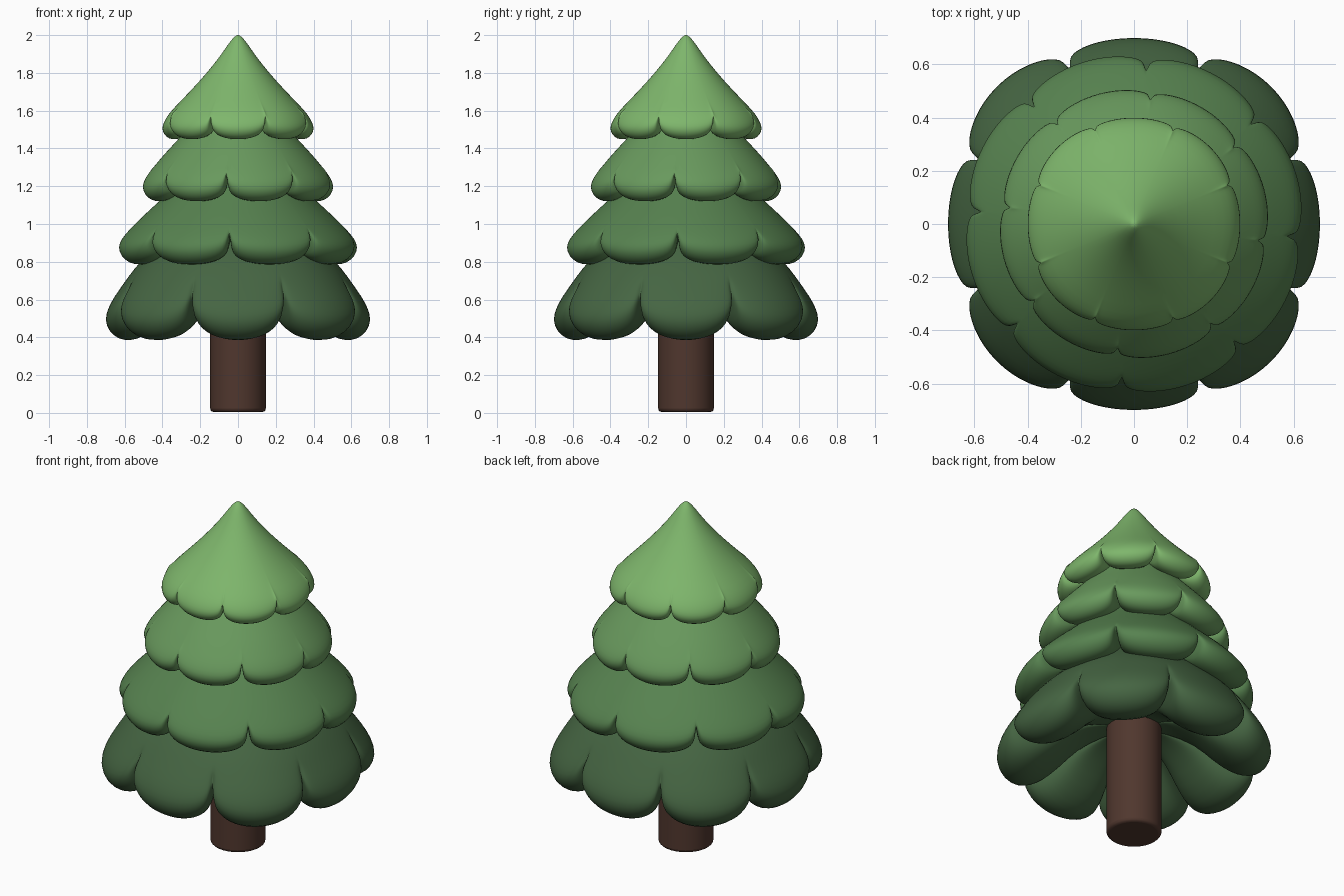
import bpy, bmesh
from math import sin, cos, pi, radians

if "Cube" in bpy.data.objects:
    bpy.data.objects.remove(bpy.data.objects["Cube"])

LOBES, COLS = 8, 12


def paint(ob, name, rgb):
    m = bpy.data.materials.new(name)
    m.diffuse_color = (*rgb, 1)
    m.use_nodes = True
    m.node_tree.nodes["Principled BSDF"].inputs["Base Color"].default_value = m.diffuse_color
    ob.data.materials.append(m)


def finish(bm, name, rgb):
    me = bpy.data.meshes.new(name)
    bm.to_mesh(me)
    bm.free()
    for p in me.polygons:
        p.use_smooth = True
    ob = bpy.data.objects.new(name, me)
    bpy.context.collection.objects.link(ob)
    paint(ob, name + "_colour", rgb)
    return ob


def tier(name, upper, R, rn, zb, zn, t, turn, k, diag, slope, rgb):
    """Lobed skirt: upper slope, then a rim blended between notch and lobe profiles."""
    h = zn - zb
    lobe = [(R - slope * t, zb + 2.0 * t), (R - slope * .3 * t, zb + 1.45 * t), (R, zb + .95 * t),
            (R - .18 * t, zb + .45 * t), (R - .6 * t, zb + .08 * t),
            (R - 1.15 * t, zb), (R - 1.75 * t, zb + .15 * t),
            (R - 2.6 * t, zb + .3 * h + .1 * t), (R - 3.4 * t, zb + .75 * h)]
    notch = [(rn - .12 * t, zn + .30 * t), (rn - .03 * t, zn + .18 * t), (rn, zn + .08 * t),
             (rn - .04 * t, zn + .02 * t), (rn - .12 * t, zn),
             (rn - .25 * t, zn), (rn - .6 * t, zn),
             (rn - 1.2 * t, zn), (rn - 2 * t, zn)]
    inner = (R * .25, zn + .005)
    n_prof = [*upper[1:], *notch, inner]
    l_prof = [*upper[1:], *lobe, inner]
    bm = bmesh.new()
    rings = []
    for (r0, z0), (r1, z1) in zip(n_prof, l_prof):
        ring = []
        for i in range(LOBES * COLS):
            n, c = divmod(i, COLS)
            s = (2 * c / COLS - 1) * pi / 2
            f = max(cos(s), 0) ** k
            a = (n + sin(s) / 2) * 2 * pi / LOBES
            # every other lobe reaches slightly further out, fading in towards the rim
            grow = 1 + diag * (1 - cos(4 * a)) / 2 * min(1, r0 / rn)
            r, z = (r0 + (r1 - r0) * f) * grow, z0 + (z1 - z0) * f
            a += radians(turn)
            ring.append(bm.verts.new((r * sin(a), -r * cos(a), z)))
        rings.append(ring)
    top = bm.verts.new((0, 0, upper[0][1]))
    low = bm.verts.new((0, 0, zn + .01))
    N = LOBES * COLS
    for j in range(N):
        q = (j + 1) % N
        bm.faces.new((top, rings[0][j], rings[0][q]))
        bm.faces.new((low, rings[-1][q], rings[-1][j]))
        for a, b in zip(rings, rings[1:]):
            bm.faces.new((a[j], b[j], b[q], a[q]))
    ob = finish(bm, name, rgb)
    ob.modifiers.new("smooth", 'SUBSURF').levels = 1
    ob.modifiers["smooth"].render_levels = 1


# Foliage, top to bottom
tier("foliage_top",
     [(0, 2.003), (.022, 1.99), (.05, 1.955), (.09, 1.895), (.16, 1.805), (.26, 1.695), (.345, 1.61)],
     .403, .372, 1.446, 1.58, .06, 0, .38, .02, .4, (.21, .47, .15))
tier("foliage_upper",
     [(0, 1.78), (.08, 1.71), (.2, 1.58), (.31, 1.455), (.395, 1.365), (.44, 1.31)],
     .512, .462, 1.117, 1.28, .075, 15, .38, 0, .5, (.14, .32, .11))
tier("foliage_middle",
     [(0, 1.48), (.1, 1.41), (.25, 1.28), (.395, 1.14), (.495, 1.05), (.55, .995)],
     .645, .565, .782, .965, .09, 18, .4, 0, .7, (.095, .225, .08))
tier("foliage_bottom",
     [(0, 1.18), (.12, 1.12), (.3, 1.0), (.48, .845), (.56, .75), (.595, .70)],
     .706, .60, .38, .645, .115, 0, .5, .045, .4, (.06, .13, .055))

# Trunk with softened ends
bpy.ops.mesh.primitive_cylinder_add(vertices=32, radius=.147, depth=.67, location=(0, 0, .34))
trunk = bpy.context.object
trunk.name = "trunk"
bev = trunk.modifiers.new("soft_edge", 'BEVEL')
bev.width, bev.segments = .018, 3
bpy.ops.object.shade_smooth_by_angle()
paint(trunk, "trunk_colour", (.08, .038, .027))
